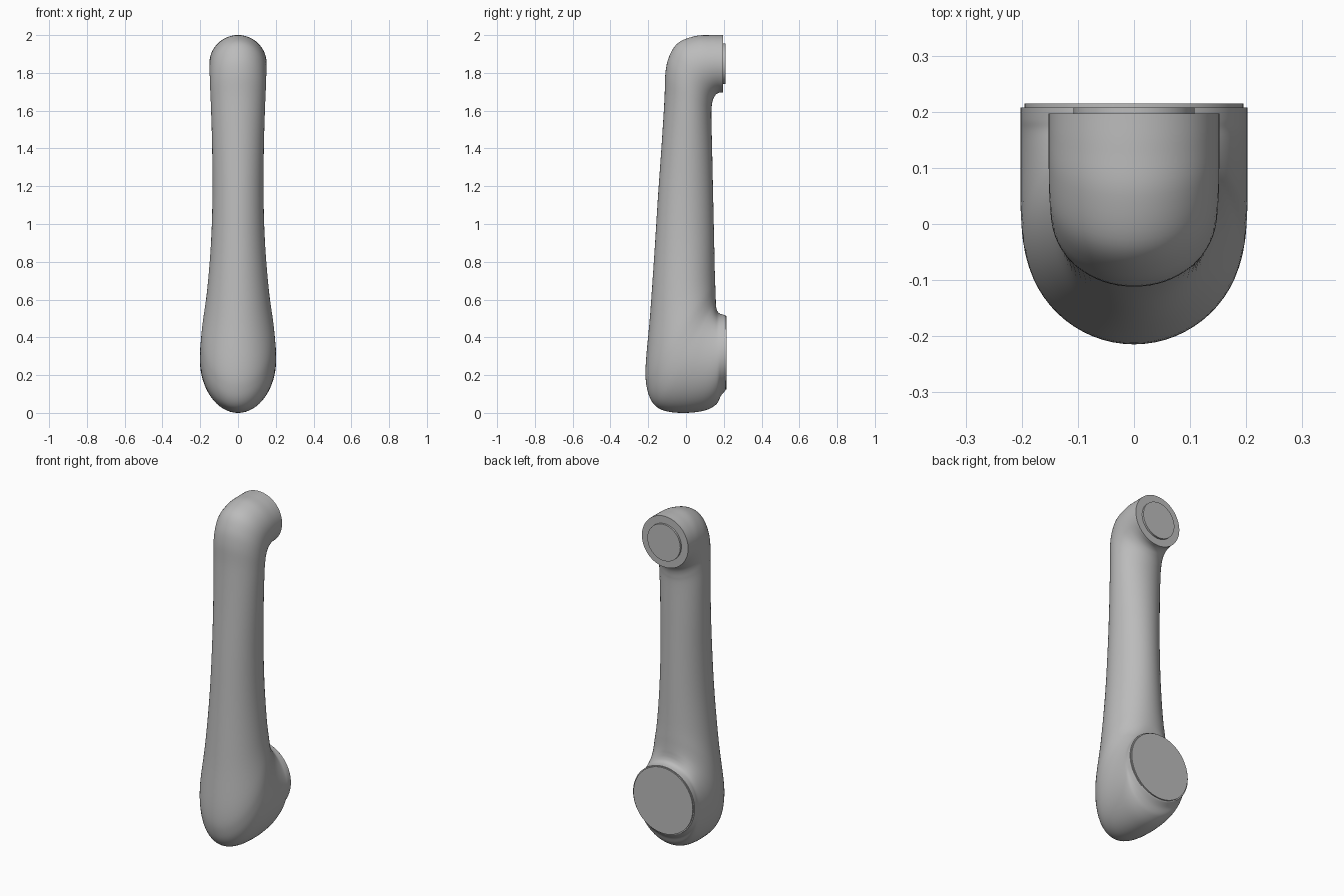
import bpy, bmesh, math
from mathutils import Vector

cube = bpy.data.objects.get("Cube")
if cube:
    bpy.data.objects.remove(cube, do_unlink=True)

grey = bpy.data.materials.new("neutral grey")
grey.use_nodes = True
colour = (0.5, 0.5, 0.5, 1)
grey.diffuse_color = colour
grey.node_tree.nodes["Principled BSDF"].inputs["Base Color"].default_value = colour

SIDES, STEPS = 64, 6


def finish(bm, name, angle):
    bmesh.ops.recalc_face_normals(bm, faces=bm.faces)
    mesh = bpy.data.meshes.new(name)
    bm.to_mesh(mesh)
    bm.free()
    mesh.materials.append(grey)
    obj = bpy.data.objects.new(name, mesh)
    bpy.context.collection.objects.link(obj)
    bpy.ops.object.select_all(action="DESELECT")
    obj.select_set(True)
    bpy.context.view_layer.objects.active = obj
    bpy.ops.object.shade_smooth_by_angle(angle=math.radians(angle))
    return obj


def spline(keys):
    """Catmull-Rom interpolation through the key sections."""
    pts = [Vector(k) for k in keys]
    pts = [2 * pts[0] - pts[1]] + pts + [2 * pts[-1] - pts[-2]]
    out = []
    for a, b, c, d in zip(pts, pts[1:], pts[2:], pts[3:]):
        for i in range(STEPS):
            t = i / STEPS
            out.append(0.5 * (2 * b + (c - a) * t + (2 * a - 5 * b + 4 * c - d) * t * t
                              + (3 * b - a - 3 * c + d) * t ** 3))
    return out + [pts[-2]]


def loft(name, keys):
    """Skin ellipses spanning an outer and an inner profile point."""
    bm = bmesh.new()
    rings = []
    for yo, zo, yi, zi, w in spline(keys):
        outer, inner = Vector((0, yo, zo)), Vector((0, yi, zi))
        mid, half = (outer + inner) / 2, (outer - inner) / 2
        ring = []
        for i in range(SIDES):
            a = 2 * math.pi * i / SIDES
            ring.append(bm.verts.new(mid + half * math.cos(a) + Vector((w * math.sin(a), 0, 0))))
        rings.append(ring)
    for r, s in zip(rings, rings[1:]):
        for i in range(SIDES):
            j = (i + 1) % SIDES
            bm.faces.new((r[i], r[j], s[j], s[i]))
    bm.faces.new(rings[0])
    bm.faces.new(rings[-1])
    return finish(bm, name, 50)


def disc(name, radius, z, y0, y1):
    """Flat round plate facing the back."""
    bm = bmesh.new()
    bmesh.ops.create_cone(bm, cap_ends=True, segments=SIDES, radius1=radius,
                          radius2=radius, depth=y1 - y0)
    for v in bm.verts:
        v.co = Vector((v.co.x, v.co.z + (y0 + y1) / 2, v.co.y + z))
    return finish(bm, name, 30)


# Arm: outer y, outer z, inner y, inner z, half width, from lower joint to upper joint
loft("arm_link", [
    (0.208, 0.118, 0.208, 0.518, 0.202),
    (0.185, 0.09, 0.185, 0.523, 0.202),
    (0.16, 0.045, 0.17, 0.533, 0.202),
    (0.10, 0.013, 0.162, 0.55, 0.202),
    (0.0, 0.0, 0.159, 0.57, 0.202),
    (-0.10, 0.008, 0.158, 0.59, 0.202),
    (-0.165, 0.04, 0.157, 0.61, 0.2),
    (-0.203, 0.115, 0.156, 0.635, 0.196),
    (-0.214, 0.24, 0.155, 0.67, 0.188),
    (-0.19, 0.52, 0.152, 0.76, 0.164),
    (-0.167, 0.85, 0.148, 0.95, 0.143),
    (-0.148, 1.15, 0.143, 1.17, 0.135),
    (-0.129, 1.42, 0.138, 1.40, 0.137),
    (-0.114, 1.66, 0.134, 1.57, 0.143),
    (-0.109, 1.80, 0.136, 1.62, 0.147),
    (-0.088, 1.89, 0.14, 1.648, 0.149),
    (-0.04, 1.96, 0.147, 1.668, 0.151),
    (0.05, 1.995, 0.158, 1.685, 0.152),
    (0.13, 2.0, 0.175, 1.695, 0.152),
    (0.197, 2.0, 0.197, 1.697, 0.152),
])

# Mounting plates on the two joints
disc("lower_joint_plate", 0.195, 0.318, 0.2, 0.215)
disc("upper_joint_plate", 0.108, 1.848, 0.19, 0.208)
